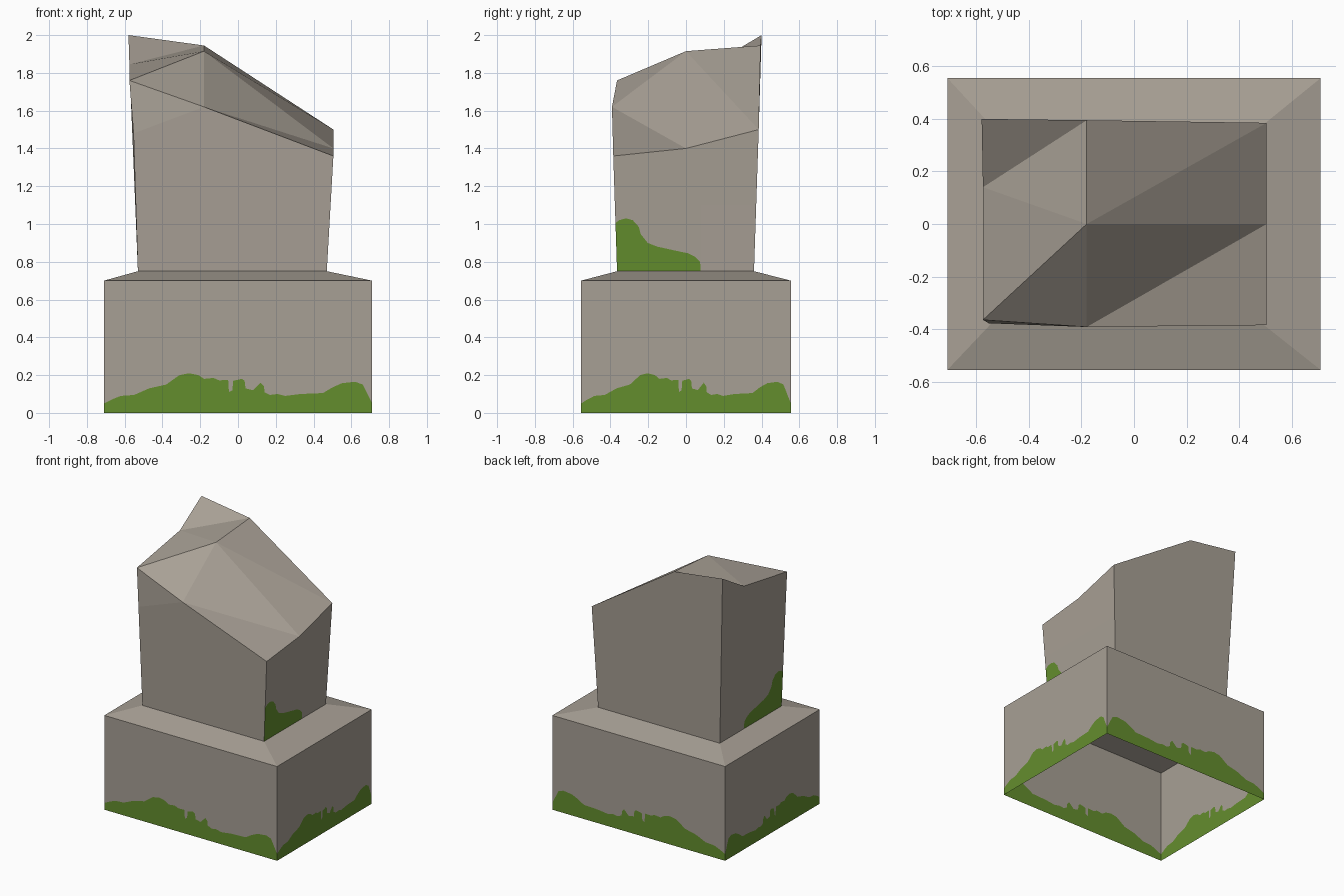
import bpy, bmesh
from mathutils import Vector as V

if "Cube" in bpy.data.objects:
    bpy.data.objects.remove(bpy.data.objects["Cube"])


def material(name, color):
    m = bpy.data.materials.new(name)
    m.diffuse_color = (*color, 1)
    m.use_nodes = True
    m.node_tree.nodes["Principled BSDF"].inputs["Base Color"].default_value = m.diffuse_color
    return m


MATS = [material("stone", (0.39, 0.35, 0.30)), material("moss green", (0.127, 0.27, 0.027))]


class Shell:
    """Collects flat faces, all turned away from an inner centre point."""
    def __init__(self, centre):
        self.bm, self.centre = bmesh.new(), V(centre)

    def face(self, pts, mat=0):
        clean = []
        for p in map(V, pts):
            if all((p - q).length > 1e-5 for q in clean):
                clean.append(p)
        if len(clean) < 3:
            return
        f = self.bm.faces.new([self.bm.verts.new(p) for p in clean])
        f.material_index = mat
        f.normal_update()
        if f.normal.dot(f.calc_center_median() - self.centre) < 0:
            f.normal_flip()

    def mossy_wall(self, edge0, edge1, profile, z0, z1):
        """Wall between two upright edges, moss below the (u, z) profile."""
        def at(u, z):
            ends = [V(a).lerp(V(b), (z - a[2]) / (b[2] - a[2])) for a, b in (edge0, edge1)]
            return ends[0].lerp(ends[1], u)
        for (u, h), (v, k) in zip(profile, profile[1:]):
            self.face([at(u, z0), at(v, z0), at(v, k), at(u, h)], 1)
            self.face([at(u, h), at(v, k), at(v, z1), at(u, z1)])
        return at(0, z1), at(1, z1)

    def build(self, name):
        bmesh.ops.remove_doubles(self.bm, verts=self.bm.verts[:], dist=1e-5)
        me = bpy.data.meshes.new(name)
        self.bm.to_mesh(me)
        self.bm.free()
        for m in MATS:
            me.materials.append(m)
        ob = bpy.data.objects.new(name, me)
        bpy.context.collection.objects.link(ob)


# Pillar foot corners: front left, front right, back right, back left
foot = [(-.53, -.365, .75), (.47, -.365, .75), (.47, .36, .75), (-.53, .36, .75)]

# Plinth: hollow box with moss round the foot and a sloped shoulder
moss = [(-.71, .05), (-.67, .07), (-.62, .09), (-.55, .095), (-.47, .13), (-.38, .15),
        (-.31, .20), (-.26, .21), (-.21, .20), (-.18, .18), (-.13, .185), (-.10, .172),
        (-.052, .175), (-.048, .11), (-.03, .12), (-.025, .17), (.02, .18), (.035, .17),
        (.04, .13), (.08, .12), (.12, .16), (.138, .14), (.14, .11), (.17, .095),
        (.21, .10), (.25, .09), (.33, .10), (.45, .105), (.50, .135), (.55, .157),
        (.62, .165), (.66, .15), (.68, .11), (.70, .07), (.71, .05)]
moss = [((x + .71) / 1.42, z) for x, z in moss]
plinth = Shell((0, 0, .3))
X, Y, H = .71, .555, .70
corners = [(-X, -Y), (X, -Y), (X, Y), (-X, Y)]
for i, j in ((0, 1), (1, 2), (3, 2), (0, 3)):
    a, b = corners[i], corners[j]
    plinth.mossy_wall(((*a, 0), (*a, H)), ((*b, 0), (*b, H)), moss, 0, H)
    plinth.face([(*a, H), (*b, H), foot[j], foot[i]])
plinth.build("plinth")

# Broken pillar: jagged top points
A, B, C, D = foot
knee = (-.553, -.378, 1.48)
front_left, front_mid, front_right = (-.575, -.365, 1.76), (-.18, -.392, 1.62), (.505, -.385, 1.36)
left_mid, centre, right_mid = (-.575, .14, 1.845), (-.18, 0, 1.915), (.505, 0, 1.40)
back_left, back_mid, back_right = (-.58, .40, 2.0), (-.18, .395, 1.945), (.505, .385, 1.50)
pillar = Shell((0, 0, 1.1))

# Front, back and broken top faces
for pts in ((A, B, front_right, front_mid, knee), (knee, front_mid, front_left),
            (D, C, back_right, back_mid, back_left),
            (left_mid, back_mid, back_left), (left_mid, centre, back_mid),
            (front_left, centre, left_mid), (front_left, front_mid, centre),
            (centre, back_right, back_mid), (centre, right_mid, back_right),
            (front_mid, right_mid, centre), (front_mid, front_right, right_mid)):
    pillar.face(pts)

# Left and right sides with a climbing patch of moss
patch = [(-.365, 1.005), (-.345, 1.02), (-.31, 1.03), (-.275, 1.02), (-.245, .985),
         (-.235, .945), (-.20, .90), (-.15, .88), (-.06, .86), (.01, .845), (.05, .825),
         (.075, .80), (.07501, .79), (.078, .75), (.36, .75)]
patch = [((y + .365) / .725, z) for y, z in patch]
p, q = pillar.mossy_wall((B, front_right), (C, back_right), patch, .75, 1.1)
pillar.face([p, q, back_right, right_mid, front_right])
p, q = pillar.mossy_wall((A, knee), (D, back_left), patch, .75, 1.1)
pillar.face([p, q, back_left, left_mid, front_left, knee])
pillar.build("broken_pillar")
